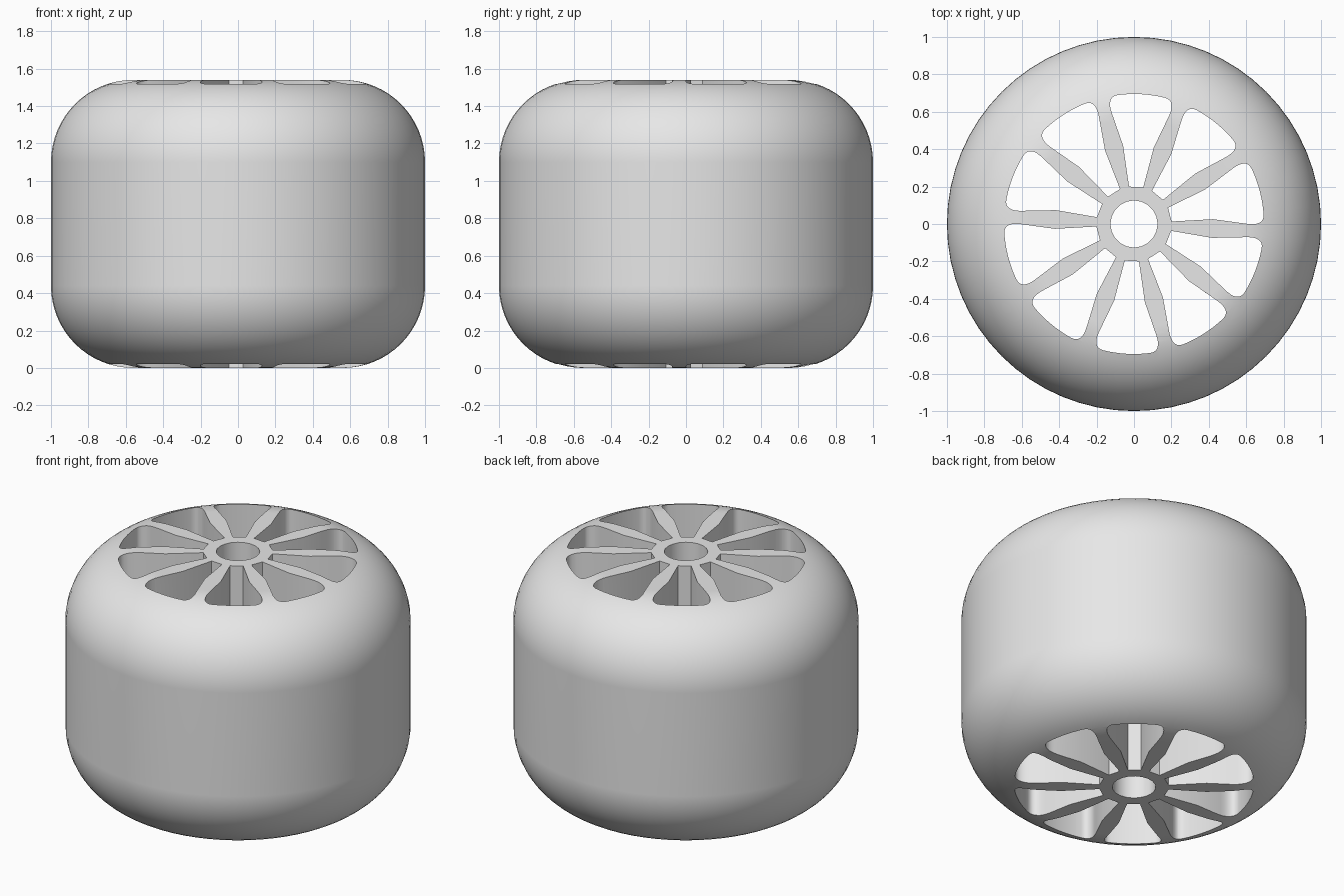
import bpy, bmesh, math
from mathutils import Vector, Matrix

if "Cube" in bpy.data.objects:
    bpy.data.objects.remove(bpy.data.objects["Cube"], do_unlink=True)

HEIGHT = 1.54
FILLET = 0.44
SLOTS = 10
PITCH = 2 * math.pi / SLOTS
FIRST_SLOT = math.radians(14.7)


def make_object(name, bm):
    mesh = bpy.data.meshes.new(name)
    bmesh.ops.recalc_face_normals(bm, faces=bm.faces)
    bm.to_mesh(mesh)
    bm.free()
    obj = bpy.data.objects.new(name, mesh)
    bpy.context.collection.objects.link(obj)
    return obj


def add_prism(bm, outline):
    """Upright prism that passes right through the wheel."""
    face = bm.faces.new([bm.verts.new((p.x, p.y, -0.2)) for p in outline])
    top = bmesh.ops.extrude_face_region(bm, geom=[face])["geom"]
    verts = [g for g in top if isinstance(g, bmesh.types.BMVert)]
    bmesh.ops.translate(bm, verts=verts, vec=(0, 0, HEIGHT + 0.4))


def spoke_edge(dist, half_width):
    """Point on the spoke side bordering a slot centred on +x."""
    c, s = math.cos(PITCH / 2), math.sin(PITCH / 2)
    return Vector((dist * c + half_width * s, dist * s - half_width * c))


def slot_outline():
    rim = 0.695
    half = [spoke_edge(0.2, 0.025), spoke_edge(0.42, 0.05)]
    # Rounded outer corner
    a, b = spoke_edge(0.6, 0.036), spoke_edge(0.695, 0.028)
    end = math.radians(10.5)
    c = Vector((rim * math.cos(end), rim * math.sin(end)))
    for i in range(9):
        t = i / 8
        half.append(a * (1 - t) ** 2 + b * 2 * t * (1 - t) + c * t * t)
    # Rim arc
    for i in (3, 2, 1):
        ang = end * i / 4
        half.append(Vector((rim * math.cos(ang), rim * math.sin(ang))))
    mirrored = [Vector((p.x, -p.y)) for p in reversed(half)]
    return half + [Vector((rim, 0))] + mirrored


# Wheel body: rounded barrel turned around z
profile = [(0, 0)]
for low in (True, False):
    for i in range(17):
        ang = math.pi / 2 * i / 16
        r = 1 - FILLET
        if low:
            profile.append((r + FILLET * math.sin(ang), FILLET * (1 - math.cos(ang))))
        else:
            profile.append((r + FILLET * math.cos(ang), HEIGHT - FILLET * (1 - math.sin(ang))))
profile.append((0, HEIGHT))
bm = bmesh.new()
verts = [bm.verts.new((r, 0, z)) for r, z in profile]
edges = [bm.edges.new(pair) for pair in zip(verts, verts[1:])]
bmesh.ops.spin(bm, geom=verts + edges, cent=(0, 0, 0), axis=(0, 0, 1),
               angle=2 * math.pi, steps=64, use_duplicate=False)
bmesh.ops.remove_doubles(bm, verts=bm.verts, dist=0.0001)
# Merge each flat end into one face
for z in (0, HEIGHT):
    flat = [f for f in bm.faces if all(abs(v.co.z - z) < 0.0001 for v in f.verts)]
    bmesh.ops.dissolve_faces(bm, faces=flat, use_verts=True)
wheel = make_object("wheel", bm)

# Cutter: ten slots between the spokes and the axle bore
bm = bmesh.new()
outline = slot_outline()
for k in range(SLOTS):
    turn = Matrix.Rotation(FIRST_SLOT + k * PITCH, 2)
    add_prism(bm, [turn @ p for p in outline])
bore = [Vector((0.126 * math.cos(a), 0.126 * math.sin(a)))
        for a in (2 * math.pi * i / 20 for i in range(20))]
add_prism(bm, bore)
cutter = make_object("slot_cutter", bm)

cut = wheel.modifiers.new("slots", "BOOLEAN")
cut.operation = "DIFFERENCE"
cut.solver = "EXACT"
cut.object = cutter
bpy.context.view_layer.objects.active = wheel
bpy.ops.object.select_all(action="DESELECT")
wheel.select_set(True)
bpy.ops.object.modifier_apply(modifier=cut.name)
bpy.data.objects.remove(cutter, do_unlink=True)

# Plain grey finish
grey = bpy.data.materials.new("plain grey")
grey.use_nodes = True
colour = (0.8, 0.8, 0.8, 1)
grey.diffuse_color = colour
grey.node_tree.nodes["Principled BSDF"].inputs["Base Color"].default_value = colour
wheel.data.materials.clear()
wheel.data.materials.append(grey)

# Smooth tread, crisp slot edges
bpy.ops.object.shade_smooth_by_angle(angle=math.radians(30))
weighted = wheel.modifiers.new("weighted normals", "WEIGHTED_NORMAL")
weighted.keep_sharp = True
